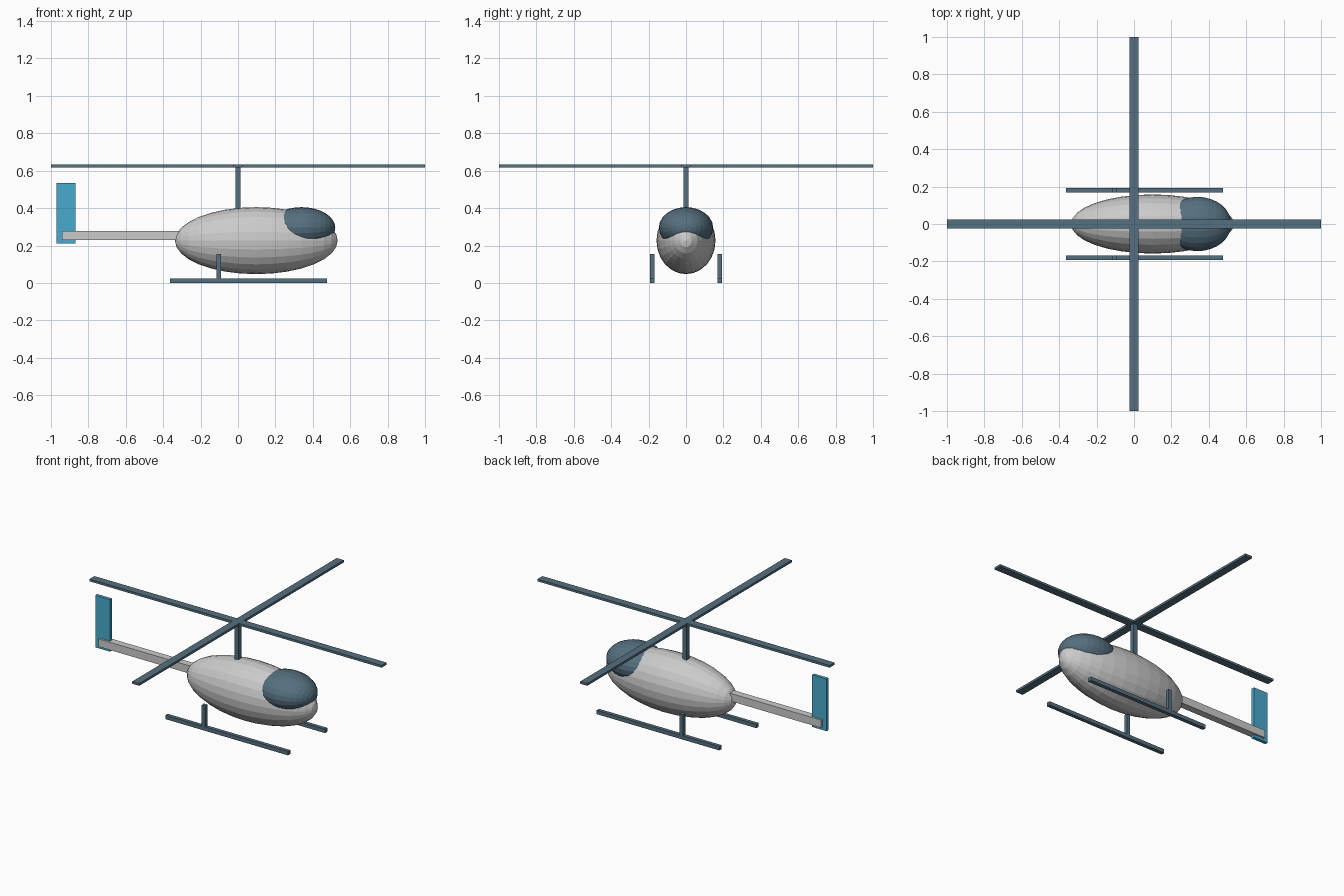
import bpy
import bmesh
from math import pi
from mathutils import Matrix

if "Cube" in bpy.data.objects:
    bpy.data.objects.remove(bpy.data.objects["Cube"])


def make_material(name, rgb):
    m = bpy.data.materials.new(name)
    m.diffuse_color = (*rgb, 1)
    m.use_nodes = True
    m.node_tree.nodes["Principled BSDF"].inputs["Base Color"].default_value = m.diffuse_color
    return m


DARK = make_material("dark_slate", (0.09, 0.16, 0.21))
BLUE = make_material("tail_blue", (0.065, 0.40, 0.61))


def add_object(name, bm, mat):
    me = bpy.data.meshes.new(name)
    bm.to_mesh(me)
    bm.free()
    if mat:
        me.materials.append(mat)
    ob = bpy.data.objects.new(name, me)
    bpy.context.collection.objects.link(ob)
    return ob


def box(name, lo, hi, mat=None):
    bm = bmesh.new()
    size = [b - a for a, b in zip(lo, hi)]
    mid = [(a + b) / 2 for a, b in zip(lo, hi)]
    bmesh.ops.create_cube(
        bm, size=1, matrix=Matrix.Translation(mid) @ Matrix.Diagonal((*size, 1)))
    return add_object(name, bm, mat)


def ellipsoid(name, centre, radii, mat=None, segments=24, rings=16):
    # poles point along x, flat faces
    bm = bmesh.new()
    bmesh.ops.create_uvsphere(
        bm, u_segments=segments, v_segments=rings, radius=1,
        matrix=Matrix.Translation(centre) @ Matrix.Diagonal((*radii, 1))
        @ Matrix.Rotation(pi / 2, 4, 'Y'))
    return add_object(name, bm, mat)


# Fuselage and canopy
ellipsoid("fuselage", (0.098, 0, 0.226), (0.435, 0.158, 0.179))
ellipsoid("canopy", (0.34, 0, 0.295), (0.18, 0.145, 0.11), DARK)

# Tail boom and fin
box("tail_boom", (-0.94, -0.022, 0.229), (-0.25, 0.022, 0.277))
box("tail_fin", (-0.97, -0.01, 0.212), (-0.87, 0.01, 0.534), BLUE)

# Mast and crossed rotor blades
box("rotor_mast", (-0.014, -0.014, 0.35), (0.014, 0.014, 0.625), DARK)
box("rotor_blade_long", (-1, -0.024, 0.618), (1, 0.024, 0.632), DARK)
box("rotor_blade_cross", (-0.024, -1, 0.618), (0.024, 1, 0.632), DARK)

# Landing skids, each with one upright strut
for side, s in (("left", 1), ("right", -1)):
    y0, y1 = sorted((s * 0.169, s * 0.192))
    box(f"skid_{side}", (-0.363, y0, 0), (0.477, y1, 0.024), DARK)
    box(f"skid_strut_{side}", (-0.114, y0, 0.012), (-0.091, y1, 0.154), DARK)
